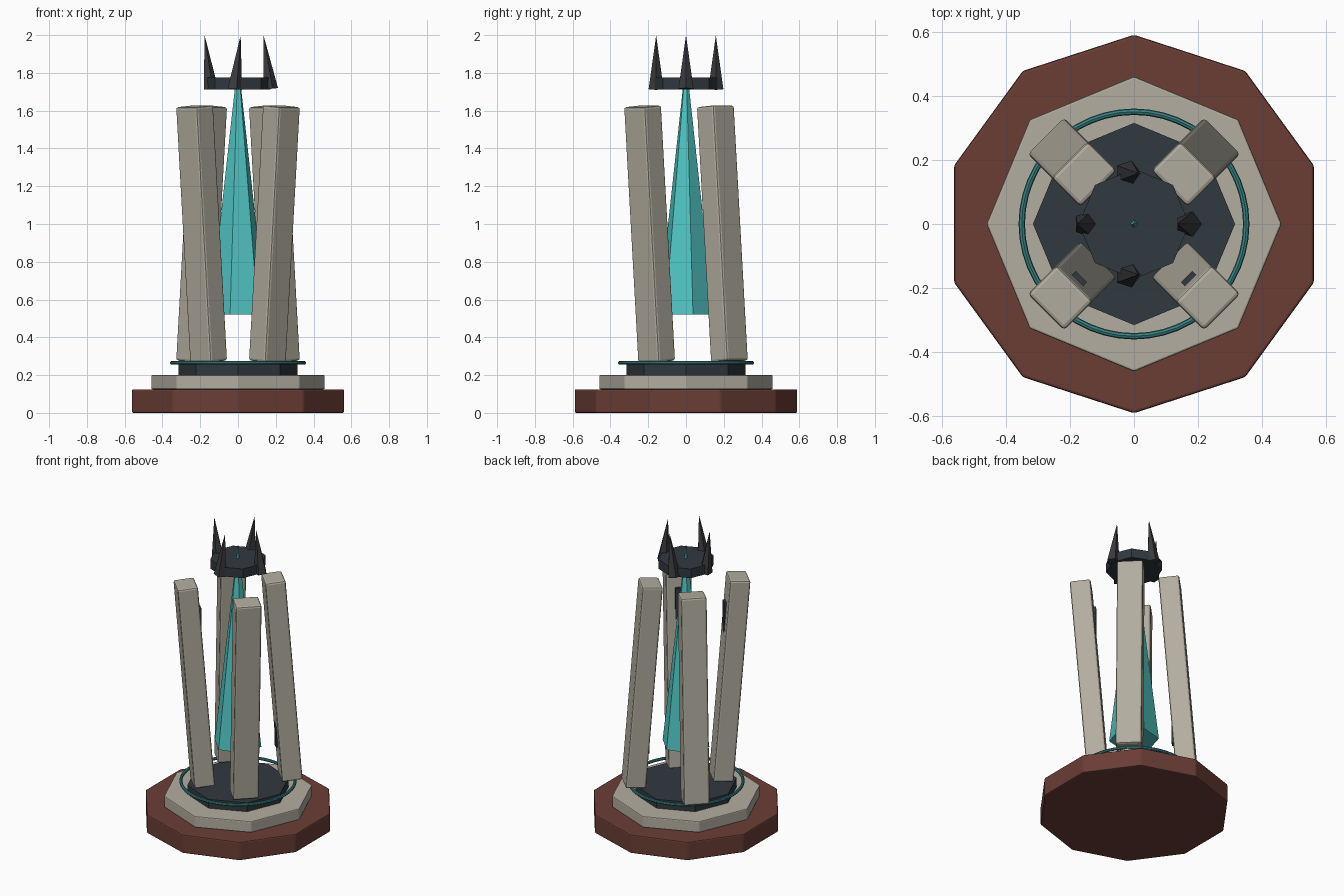
import bpy, bmesh
from math import sin, cos, radians, pi
from mathutils import Matrix, Vector

if "Cube" in bpy.data.objects:
    bpy.data.objects.remove(bpy.data.objects["Cube"])


def material(name, rgb):
    m = bpy.data.materials.new(name)
    m.diffuse_color = (*rgb, 1)
    m.use_nodes = True
    m.node_tree.nodes["Principled BSDF"].inputs["Base Color"].default_value = m.diffuse_color
    return m


BROWN = material("brown", (0.147, 0.047, 0.036))
STONE = material("stone", (0.45, 0.42, 0.35))
DARK = material("dark", (0.030, 0.040, 0.050))
IRON = material("iron", (0.042, 0.042, 0.048))
TEAL = material("teal", (0.08, 0.56, 0.55))
RING = material("ring_teal", (0.04, 0.22, 0.22))


def finish(name, bm, mat, matrix=None, bevel=0):
    if matrix is not None:
        bm.transform(matrix)
    bmesh.ops.recalc_face_normals(bm, faces=bm.faces)
    me = bpy.data.meshes.new(name)
    bm.to_mesh(me)
    bm.free()
    me.materials.append(mat)
    ob = bpy.data.objects.new(name, me)
    bpy.context.collection.objects.link(ob)
    if bevel:
        mod = ob.modifiers.new("bevel", 'BEVEL')
        mod.width, mod.segments = bevel, 2
    return ob


def prism(name, mat, sides, r, z0, z1, start=0, bevel=0, tip=False, matrix=None):
    """Regular prism, or a pointed cone when tip is set; start = first corner angle."""
    bm = bmesh.new()
    angles = [radians(start) + 2 * pi * i / sides for i in range(sides)]
    low = [bm.verts.new((r * cos(a), r * sin(a), z0)) for a in angles]
    bm.faces.new(low)
    if tip:
        top = bm.verts.new((0, 0, z1))
    else:
        high = [bm.verts.new((v.co.x, v.co.y, z1)) for v in low]
        bm.faces.new(high)
    for i in range(sides):
        j = (i + 1) % sides
        bm.faces.new((low[i], low[j], top) if tip else (low[i], low[j], high[j], high[i]))
    return finish(name, bm, mat, matrix, bevel)


def box(name, mat, size, matrix, bevel=0):
    bm = bmesh.new()
    bmesh.ops.create_cube(bm, size=1)
    bm.transform(Matrix.Diagonal((*size, 1)))
    return finish(name, bm, mat, matrix, bevel)


# Stepped base
prism("base", BROWN, 10, 0.59, 0, 0.125, start=90, bevel=0.008)
prism("middle_step", STONE, 8, 0.46, 0.125, 0.2, bevel=0.006)
prism("top_step", DARK, 8, 0.315, 0.2, 0.26)

# Floating ring around the top step
bpy.ops.mesh.primitive_torus_add(location=(0, 0, 0.265), major_radius=0.35, minor_radius=0.01,
                                 major_segments=48, minor_segments=8)
ring = bpy.context.object
ring.name = "ring"
ring.data.materials.append(RING)

# Four pillars: front pair leans outward, back pair inward, each with an upright inner strip
for label, angle, lean in (("back_right", 45, -1), ("back_left", 135, -1),
                           ("front_left", 225, 1), ("front_right", 315, 1)):
    turn = Matrix.Rotation(radians(angle), 4, 'Z')
    place = turn @ Matrix.Translation((0.2725, 0, 0.948))
    box("pillar_" + label, STONE, (0.128, 0.16, 1.355),
        place @ Matrix.Rotation(0.078 * lean, 4, 'Y'), bevel=0.012)
    box("strip_" + label, DARK, (0.024, 0.05, 0.98),
        turn @ Matrix.Translation((0.244, 0, 0.97)))

# Crystal spire, its tip passing through the crown
prism("spire", TEAL, 6, 0.153, 0.52, 1.87, start=14, tip=True)

# Crown disc and its four tilted spikes
prism("crown_disc", DARK, 8, 0.172, 1.713, 1.775)
for label, x, y, lean in (("right", 0.17, 0, -0.035), ("left", -0.147, 0, -0.03),
                          ("front", -0.02, -0.158, 0.034), ("back", -0.02, 0.158, 0.034)):
    tilt = Vector((0, 0, 1)).rotation_difference(Vector((lean, 0, 0.285))).to_matrix().to_4x4()
    prism("spike_" + label, IRON, 5, 0.042, 0, 0.286, start=0, tip=True,
          matrix=Matrix.Translation((x, y, 1.715)) @ tilt)
